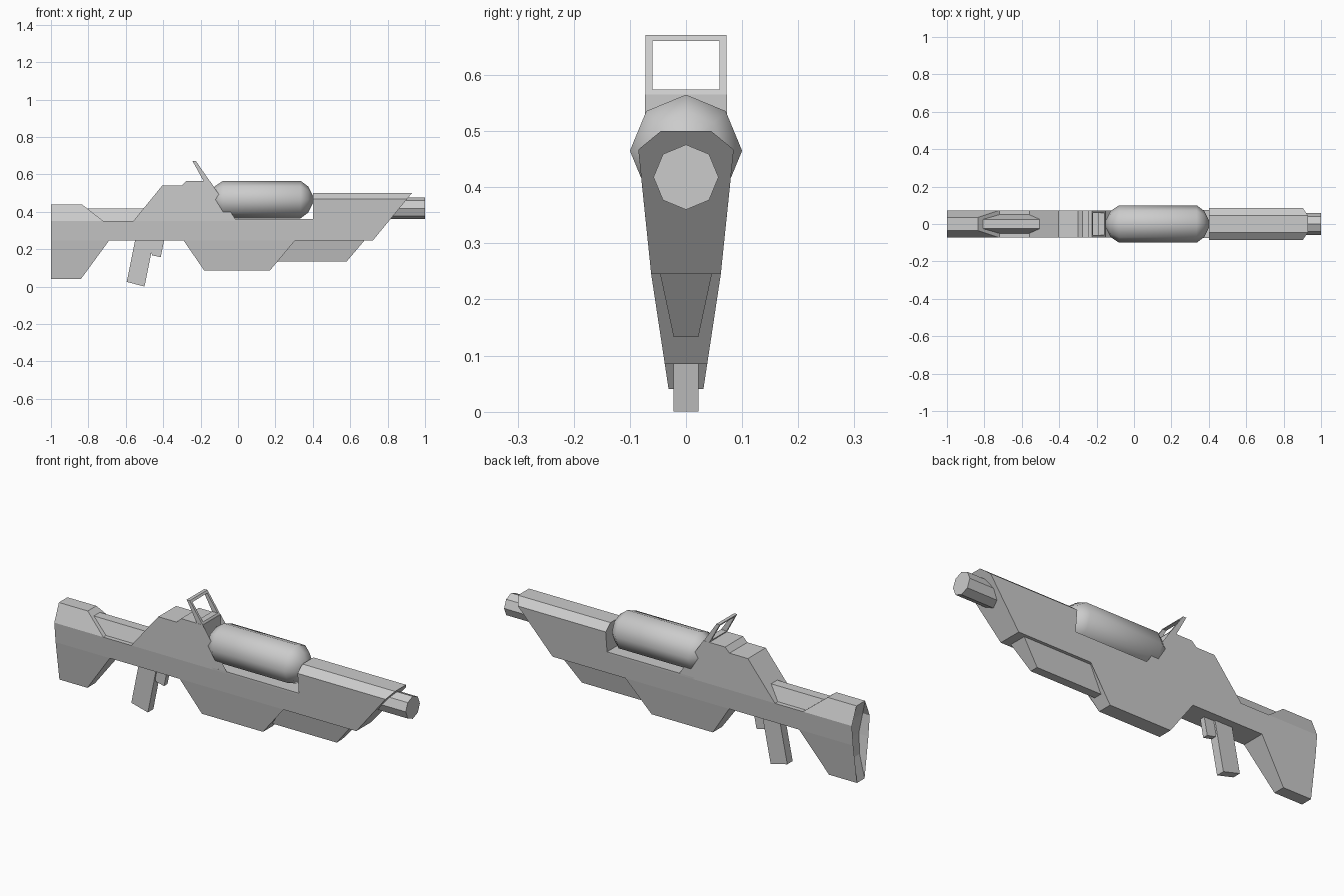
import bpy, bmesh, math
from mathutils import Matrix

if "Cube" in bpy.data.objects:
    bpy.data.objects.remove(bpy.data.objects["Cube"])


def finish(bm, name):
    bmesh.ops.recalc_face_normals(bm, faces=bm.faces[:])
    me = bpy.data.meshes.new(name)
    bm.to_mesh(me)
    bm.free()
    ob = bpy.data.objects.new(name, me)
    bpy.context.collection.objects.link(ob)
    return ob


def lerp(table, z):
    """Piecewise-linear half width at height z."""
    for (z0, w0), (z1, w1) in zip(table, table[1:]):
        if z <= z1:
            return w0 + (w1 - w0) * (z - z0) / (z1 - z0)
    return table[-1][1]


def slab(name, profile, half_width, levels=()):
    """Solid from an x-z side profile whose half width varies with position."""
    bm = bmesh.new()
    bm.faces.new([bm.verts.new((x, 0, z)) for x, z in profile])
    bmesh.ops.triangulate(bm, faces=bm.faces[:])
    for z in levels:
        bmesh.ops.bisect_plane(bm, geom=bm.verts[:] + bm.edges[:] + bm.faces[:],
                               dist=1e-5, plane_co=(0, 0, z), plane_no=(0, 0, 1))
    verts, faces = bm.verts[:], bm.faces[:]
    rim = [e.verts[:] for e in bm.edges if e.is_boundary]
    twin = {v: bm.verts.new(v.co) for v in verts}
    for f in faces:
        bm.faces.new([twin[v] for v in reversed(f.verts[:])])
    for a, b in rim:
        bm.faces.new((a, b, twin[b], twin[a]))
    for v in verts:
        w = half_width(v.co.x, v.co.z)
        v.co.y, twin[v].co.y = -w, w
    bmesh.ops.recalc_face_normals(bm, faces=bm.faces[:])
    bmesh.ops.dissolve_limit(bm, angle_limit=math.radians(0.5),
                             verts=bm.verts[:], edges=bm.edges[:])
    return finish(bm, name)


def lathe_x(name, rings, z, sides):
    """Rings of (x, radius) around a lengthwise axis at height z."""
    bm = bmesh.new()
    loops = []
    for x, r in rings:
        loops.append([bm.verts.new((x, r * math.cos(a), z + r * math.sin(a)))
                      for a in (2 * math.pi * i / sides for i in range(sides))])
    for p, q in zip(loops, loops[1:]):
        for i in range(sides):
            j = (i + 1) % sides
            bm.faces.new((p[i], p[j], q[j], q[i]))
    bm.faces.new(loops[0])
    bm.faces.new(loops[-1])
    return finish(bm, name)


# Body: stock, receiver hump and chamfered front shroud in one solid
LOWER = [(0.04, 0.031), (0.245, 0.062), (0.35, 0.0729)]
STOCK = LOWER + [(0.44, 0.035)]
HUMP = LOWER + [(0.57, 0.0729)]
FRONT = LOWER + [(0.467, 0.085), (0.5, 0.045)]


def body_width(x, z):
    return lerp(STOCK if x < -0.7 else HUMP if x < 0.2 else FRONT, z)


slab("body", [
    (-1, 0.44), (-0.835, 0.44), (-0.72, 0.35), (-0.56, 0.35), (-0.405, 0.54),
    (-0.30, 0.54), (-0.275, 0.565), (-0.15, 0.565), (-0.15, 0.41), (-0.10, 0.36),
    (0.40, 0.36), (0.40, 0.50), (0.93, 0.50), (0.72, 0.245), (0.29, 0.245),
    (0.17, 0.085), (-0.18, 0.085), (-0.29, 0.245), (-0.69, 0.245), (-0.84, 0.04),
    (-1, 0.04), (-0.96, 0.15), (-0.945, 0.25), (-0.96, 0.35)],
    body_width, (0.245, 0.35, 0.467))

# Raised rest along the stock notch
slab("cheek_rest", [(-0.72, 0.35), (-0.56, 0.35), (-0.50, 0.418), (-0.807, 0.418)],
     lambda x, z: lerp([(0.35, 0.05), (0.418, 0.025)], z))

# Hand guard under the front
slab("fore_grip", [(0.29, 0.245), (0.21, 0.133), (0.58, 0.133), (0.675, 0.245)],
     lambda x, z: lerp([(0.133, 0.022), (0.245, 0.046)], z))

# Handle and trigger
slab("handle", [(-0.55, 0.247), (-0.595, 0.025), (-0.50, 0.0), (-0.45, 0.247)],
     lambda x, z: 0.022)
slab("trigger", [(-0.475, 0.247), (-0.46, 0.167), (-0.413, 0.157), (-0.395, 0.247)],
     lambda x, z: 0.014)

# Barrel
lathe_x("barrel", [(0.70, 0.058), (1.0, 0.058)], 0.418, 8)

# Tank with domed ends
tank = lathe_x("tank", [(-0.15, 0.02), (-0.125, 0.07), (-0.08, 0.1),
                        (0.335, 0.1), (0.375, 0.07), (0.40, 0.02)], 0.465, 8)
for p in tank.data.polygons:
    p.use_smooth = True

# Tilted open sight frame
bm = bmesh.new()


def ring(hw, z0, z1, base_x, top_x):
    pts = []
    for y, z in ((-hw, z0), (hw, z0), (hw, z1), (-hw, z1)):
        t = (z - 0.565) / 0.106
        pts.append(bm.verts.new((base_x + (top_x - base_x) * t, y, z)))
    return pts


rear, fore = (-0.185, -0.243), (-0.152, -0.225)
loops = [ring(0.072, 0.565, 0.671, *rear), ring(0.072, 0.565, 0.671, *fore),
         ring(0.06, 0.574, 0.661, *fore), ring(0.06, 0.574, 0.661, *rear)]
for k in range(4):
    p, q = loops[k], loops[(k + 1) % 4]
    for i in range(4):
        j = (i + 1) % 4
        bm.faces.new((p[i], p[j], q[j], q[i]))
finish(bm, "sight_frame")
